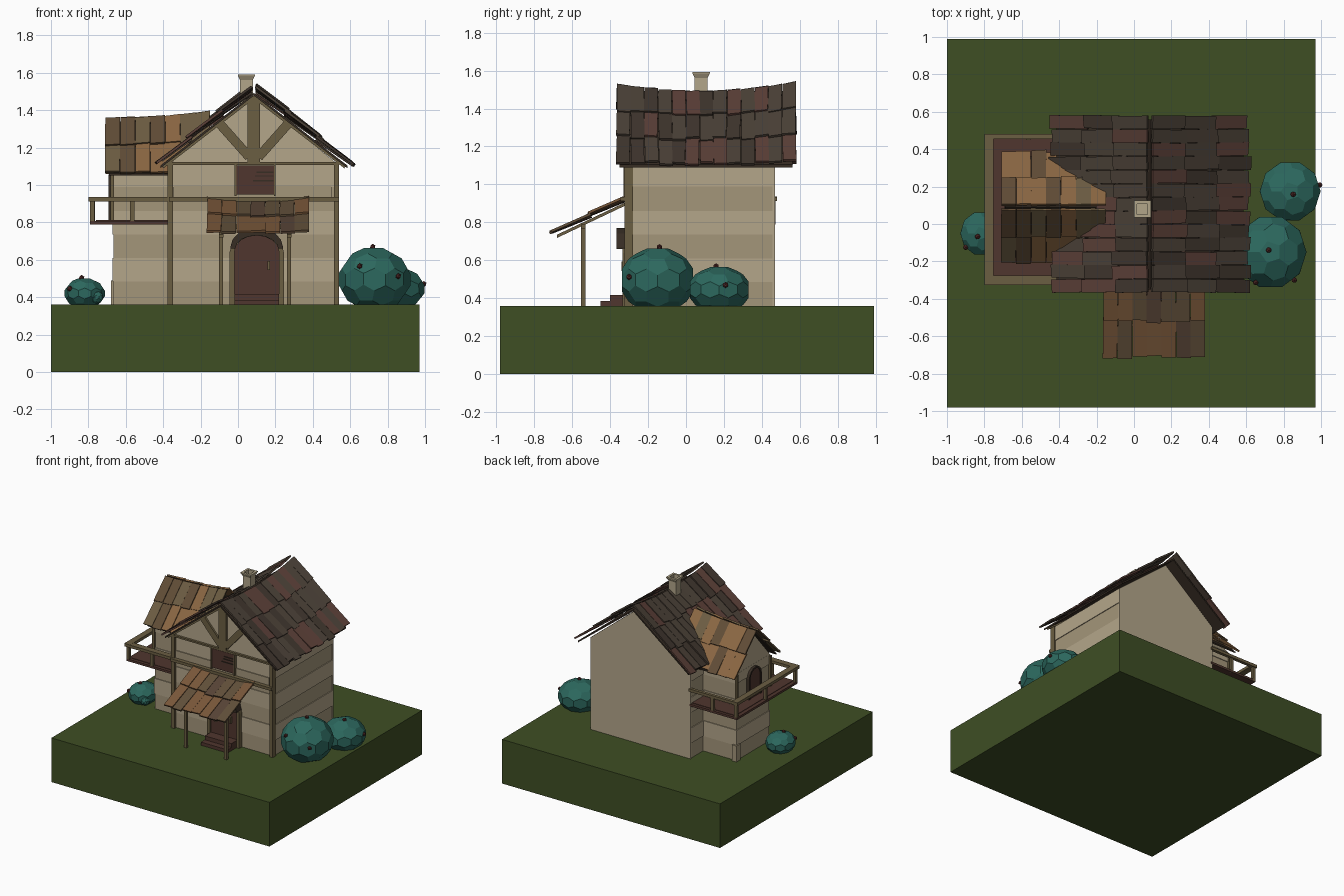
import bpy, bmesh, math, random
from mathutils import Vector as V

if "Cube" in bpy.data.objects:
    bpy.data.objects.remove(bpy.data.objects["Cube"])

random.seed(4)


def mat(name, r, g, b):
    m = bpy.data.materials.new(name)
    m.diffuse_color = [((c / 255 + 0.055) / 1.055) ** 2.4 for c in (r, g, b)] + [1]
    m.use_nodes = True
    m.node_tree.nodes["Principled BSDF"].inputs["Base Color"].default_value = m.diffuse_color
    return m


GRASS = mat("grass", 62, 78, 36)
WALL_A = mat("plaster_light", 180, 166, 138)
WALL_B = mat("plaster_dark", 164, 150, 122)
WOOD = mat("olive_wood", 107, 94, 66)
BROWN = mat("red_brown_wood", 80, 54, 46)
DARK = mat("dark_wood", 55, 45, 36)
LEAF = mat("leaf", 44, 104, 94)
BERRY = mat("berry", 84, 42, 40)
STONE = mat("chimney_stone", 178, 166, 138)
DARK_TILES = [mat("tile_a", 76, 66, 56), mat("tile_b", 92, 64, 56), mat("tile_c", 64, 54, 46)]
WARM_TILES = [mat("tile_d", 138, 102, 66), mat("tile_e", 108, 92, 66), mat("tile_f", 96, 76, 54)]
PORCH_TILES = [mat("tile_g", 122, 88, 58), mat("tile_h", 98, 80, 58), mat("tile_i", 88, 68, 54)]


def finish(name, bm, mats):
    bmesh.ops.recalc_face_normals(bm, faces=bm.faces[:])
    me = bpy.data.meshes.new(name)
    bm.to_mesh(me)
    bm.free()
    for m in mats:
        me.materials.append(m)
    ob = bpy.data.objects.new(name, me)
    bpy.context.collection.objects.link(ob)
    return ob


def add_prism(bm, base, offset, index=0):
    """Solid from a base polygon and an offset per point."""
    a = [bm.verts.new(p) for p in base]
    b = [bm.verts.new(V(p) + o) for p, o in zip(base, offset)]
    n = len(a)
    faces = [bm.faces.new(a[::-1]), bm.faces.new(b)]
    faces += [bm.faces.new((a[i], a[(i + 1) % n], b[(i + 1) % n], b[i])) for i in range(n)]
    for f in faces:
        f.material_index = index


def prism(name, pts, a, b, m, axis="y"):
    bm = bmesh.new()
    if axis == "y":
        base, off = [(p, a, q) for p, q in pts], V((0, b - a, 0))
    else:
        base, off = [(a, p, q) for p, q in pts], V((b - a, 0, 0))
    add_prism(bm, base, [off] * len(base))
    return finish(name, bm, [m])


def box(name, x0, x1, y0, y1, z0, z1, m):
    return prism(name, [(x0, z0), (x1, z0), (x1, z1), (x0, z1)], y0, y1, m)


def beam(name, p, q, w, d, m):
    """Beam lying in the xz plane of the front wall."""
    p, q = V(p), V(q)
    s = V((-(q - p).z, 0, (q - p).x)).normalized() * w / 2
    bm = bmesh.new()
    add_prism(bm, [p - s, q - s, q + s, p + s], [V((0, d, 0))] * 4)
    return finish(name, bm, [m])


def arch(x0, x1, z0, spring, rise, n=8):
    c, r = (x0 + x1) / 2, (x1 - x0) / 2
    return [(x0, z0)] + [(c - r * math.cos(math.pi * i / n), spring + rise * math.sin(math.pi * i / n))
                         for i in range(n + 1)] + [(x1, z0)]


def shingles(name, origin, along, down, cols, rows, tiles, sag=0.0, tilt=0.0):
    """Overlapping uneven tiles; the ridge sags in the middle."""
    o, a, d = V(origin), V(along), V(down)
    n = a.cross(d).normalized()
    n = -n if n.z < 0 else n
    R = random.uniform
    bm = bmesh.new()

    def pt(u, v, h):
        z = (sag * ((2 * u - 1) ** 2 - 0.5) + tilt * u) * (1 - 0.8 * v)
        return o + a * u + d * v + n * h + V((0, 0, z))
    for i in range(cols):
        for j in range(rows):
            u0, u1 = i / cols + 0.001, (i + 1) / cols - 0.001
            v0, v1 = max(0, j / rows - 0.03), (j + 1) / rows + R(-0.02, 0.03)
            s, h = R(-0.006, 0.006), R(0, 0.006)
            base = [pt(u0, v0, h), pt(u1, v0, h + R(0, .006)),
                    pt(u1 + s, v1 + R(-.01, .01), h + .014), pt(u0 + s, v1, h + .012)]
            add_prism(bm, base, [n * 0.013] * 4, random.choice((0, 0, 1, 2)))
    return finish(name, bm, tiles)


# ground block
box("ground", -1, 0.97, -0.98, 0.99, 0, 0.36, GRASS)

# stacked plank walls of the house and the side wing
levels = [0.36, 0.485, 0.61, 0.735, 0.86, 0.99, 1.11]
for i, (z0, z1) in enumerate(zip(levels, levels[1:])):
    e = 0.006 * (i % 2)
    m = WALL_A if i % 2 else WALL_B
    box("house_wall_course", -0.365 - e, 0.53 + e, -0.30 - e, 0.46, z0, z1, m)
    box("wing_wall_course", -0.665 - e, -0.3, -0.12 - e, 0.30 + e, z0, min(z1, 1.07), m)
gable = [(-0.37, 1.11), (0.535, 1.11), (0.085, 1.475)]
prism("front_gable", gable, -0.306, 0.46, WALL_A)
prism("back_wall", [(-0.37, 0.36), (0.535, 0.36), (0.535, 1.11), (0.085, 1.475), (-0.37, 1.11)], 0.455, 0.47, WALL_A)
prism("wing_gable", [(-0.125, 1.07), (0.305, 1.07), (0.09, 1.32)], -0.67, -0.2, WALL_A, "x")
box("wing_corner_plinth", -0.68, -0.64, 0.27, 0.32, 0.36, 0.49, WALL_B)

# main roof
for s, side in ((-1, "left"), (1, "right")):
    prism(side + "_roof_board", [(0.085, 1.478), (0.085 + s * 0.5, 1.09), (0.085 + s * 0.5, 1.104), (0.085, 1.492)],
          -0.35, 0.56, DARK)
    shingles(side + "_roof_shingles", (0.085 + s * 0.006, -0.365, 1.497), (0, 0.945, 0), (s * 0.505, 0, -0.4),
             13, 3, DARK_TILES, 0.045, 0.012)

# wing roof
for s, side in ((-1, "front"), (1, "back")):
    prism("wing_" + side + "_roof_board", [(0.09, 1.325), (0.09 + s * 0.27, 1.05), (0.09 + s * 0.27, 1.062),
                                           (0.09, 1.34)], -0.69, -0.2, DARK, "x")
    shingles("wing_" + side + "_shingles", (-0.71, 0.09 + s * 0.004, 1.345), (0.56, 0, 0), (0, s * 0.27, -0.29),
             7, 2, WARM_TILES, 0.01, 0.035)

# chimney: hollow shaft with flared cap
bm = bmesh.new()
loops = []
for r, z in ((0.034, 1.4), (0.034, 1.562), (0.046, 1.585), (0.046, 1.592), (0.028, 1.592), (0.028, 1.5)):
    loops.append([bm.verts.new((0.045 + r * x, 0.08 + r * y, z)) for x, y in ((-1, -1), (1, -1), (1, 1), (-1, 1))])
for a, b in zip(loops, loops[1:]):
    for i in range(4):
        bm.faces.new((a[i], a[(i + 1) % 4], b[(i + 1) % 4], b[i]))
bm.faces.new(loops[-1])
bm.faces.new(loops[0][::-1])
finish("chimney", bm, [STONE])

# front timber frame
for x in (-0.362, 0.527):
    box("corner_post", x - 0.014, x + 0.014, -0.325, -0.28, 0.36, 1.11, WOOD)
box("gable_tie_beam", -0.37, 0.54, -0.325, -0.30, 1.108, 1.122, WOOD)
box("floor_beam", -0.37, 0.54, -0.345, -0.30, 0.912, 0.935, WOOD)
box("upper_plank", -0.345, 0.50, -0.313, -0.30, 0.935, 0.995, WALL_B)
box("king_post", 0.052, 0.118, -0.325, -0.30, 1.122, 1.46, WOOD)
for s in (-1, 1):
    beam("diagonal_brace", (0.085 + s * 0.025, -0.322, 1.15), (0.085 + s * 0.185, -0.322, 1.33), 0.05, 0.02, WOOD)
    beam("gable_trim", (0.085, -0.33, 1.475), (0.085 + s * 0.49, -0.33, 1.098), 0.022, 0.03, WOOD)

# upper window with shutter slats
box("window_panel", -0.012, 0.192, -0.322, -0.30, 0.95, 1.105, BROWN)
for x in (-0.018, 0.192):
    box("window_jamb", x, x + 0.009, -0.33, -0.30, 0.94, 1.108, WOOD)
for z, x in ((1.02, 0.08), (1.045, 0.09), (1.065, 0.1)):
    box("window_slat", x, 0.19, -0.328, -0.32, z, z + 0.006, DARK)

# front door, frame, hood and steps
prism("door", arch(-0.02, 0.22, 0.36, 0.64, 0.09), -0.32, -0.30, BROWN)
prism("door_frame", arch(-0.045, 0.245, 0.36, 0.64, 0.11) + arch(-0.02, 0.22, 0.36, 0.64, 0.09)[::-1],
      -0.335, -0.30, WOOD)
prism("door_hood", arch(-0.04, 0.24, 0.66, 0.67, 0.1) + arch(-0.015, 0.215, 0.66, 0.66, 0.07)[::-1],
      -0.365, -0.30, DARK)
box("door_handle", 0.157, 0.172, -0.34, -0.32, 0.545, 0.595, WOOD)
box("upper_step", -0.02, 0.22, -0.40, -0.30, 0.36, 0.418, BROWN)
box("lower_step", -0.02, 0.22, -0.45, -0.30, 0.36, 0.386, BROWN)

# porch
for x in (-0.09, 0.273):
    box("porch_post", x - 0.011, x + 0.011, -0.552, -0.53, 0.36, 0.79, WOOD)
    prism("porch_rafter", [(-0.31, 0.893), (-0.68, 0.718), (-0.68, 0.735), (-0.31, 0.91)], x - 0.012, x + 0.012, WOOD, "x")
box("porch_cross_beam", -0.13, 0.32, -0.552, -0.53, 0.765, 0.788, WOOD)
shingles("porch_shingles", (-0.165, -0.315, 0.915), (0.545, 0, 0), (0, -0.385, -0.185), 7, 2, PORCH_TILES, 0.015)

# balcony around the wing
box("balcony_floor", -0.76, -0.36, -0.285, 0.45, 0.79, 0.812, BROWN)
box("balcony_front_rail", -0.80, -0.36, -0.325, -0.275, 0.912, 0.935, WOOD)
box("balcony_back_rail", -0.80, -0.36, 0.455, 0.48, 0.912, 0.935, WOOD)
box("balcony_side_rail", -0.80, -0.75, -0.325, 0.48, 0.913, 0.936, WOOD)
for y0, y1 in ((-0.31, -0.285), (0.45, 0.472)):
    box("balcony_edge", -0.79, -0.36, y0, y1, 0.79, 0.808, BROWN)
    for x in (-0.79, -0.577):
        box("balcony_post", x, x + 0.024, y0, y1, 0.79, 0.914, WOOD)
box("balcony_side_edge", -0.79, -0.76, -0.31, 0.472, 0.79, 0.808, BROWN)
box("balcony_side_post", -0.787, -0.765, 0.07, 0.092, 0.79, 0.914, WOOD)
for y in (-0.125, 0.305):
    box("wing_corner_post", -0.682, -0.662, y - 0.01, y + 0.01, 0.81, 1.06, WOOD)
prism("wing_door", arch(0.025, 0.155, 0.81, 0.98, 0.06), -0.685, -0.66, BROWN, "x")
prism("wing_door_frame", arch(0.01, 0.17, 0.81, 0.98, 0.075) + arch(0.025, 0.155, 0.81, 0.98, 0.06)[::-1],
      -0.692, -0.66, DARK, "x")


def bush(name, c, r, berries):
    """Faceted ball of pentagons and hexagons with berries."""
    src = bmesh.new()
    bmesh.ops.create_icosphere(src, subdivisions=2, radius=1)
    bm = bmesh.new()
    for f in src.faces:
        p = f.calc_center_median().normalized()
        bm.verts.new((c[0] + p.x * r[0], c[1] + p.y * r[1], c[2] + p.z * r[2]))
    src.free()
    bmesh.ops.convex_hull(bm, input=bm.verts[:])
    bmesh.ops.dissolve_limit(bm, angle_limit=0.12, verts=bm.verts[:], edges=bm.edges[:])
    finish(name, bm, [LEAF])
    for d in berries:
        d = V(d).normalized()
        b = bmesh.new()
        bmesh.ops.create_icosphere(b, subdivisions=1, radius=0.016)
        bmesh.ops.translate(b, vec=V(c) + V([d[i] * r[i] for i in range(3)]), verts=b.verts[:])
        finish(name + "_berry", b, [BERRY])


# bushes
bush("large_bush", (0.73, -0.15, 0.495), (0.195, 0.2, 0.175), [(-.05, .05, 1), (.65, -.75, .1), (-.4, -.8, .4)])
bush("right_bush", (0.835, 0.175, 0.445), (0.165, 0.165, 0.125), [(.1, -.1, 1), (.95, .2, .2)])
bush("left_bush", (-0.82, -0.05, 0.42), (0.11, 0.12, 0.085), [(-.15, -.15, 1), (-.7, -.6, .3)])
bush("small_bush", (-0.755, -0.12, 0.4), (0.035, 0.035, 0.035), [])
